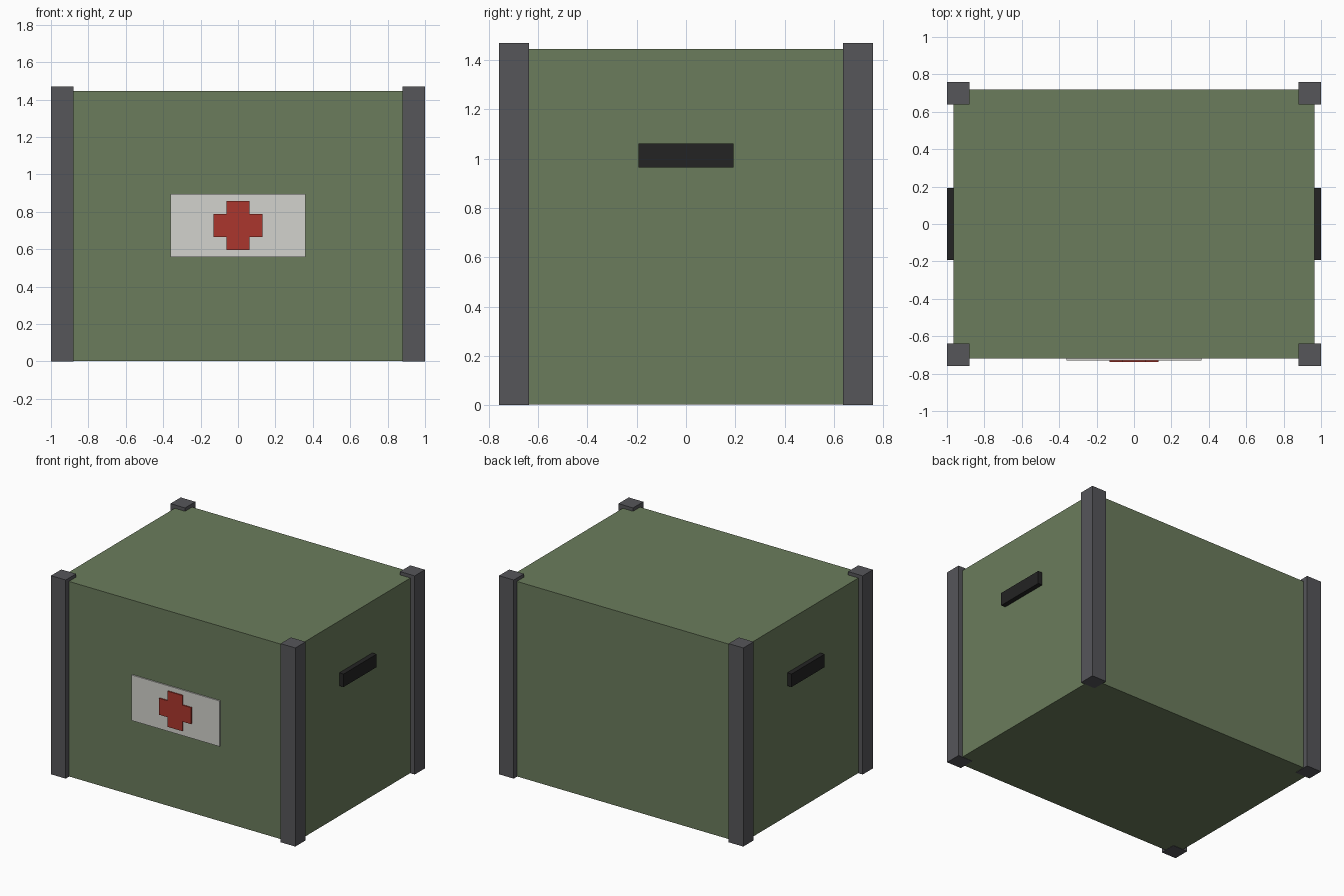
import bpy
import bmesh

cube = bpy.data.objects.get("Cube")
if cube:
    bpy.data.objects.remove(cube, do_unlink=True)


def material(name, rgb):
    mat = bpy.data.materials.new(name)
    mat.use_nodes = True
    mat.diffuse_color = (*rgb, 1)
    mat.node_tree.nodes["Principled BSDF"].inputs["Base Color"].default_value = (*rgb, 1)
    return mat


GREEN = material("olive green", (0.147, 0.202, 0.107))
GREY = material("dark grey metal", (0.093, 0.093, 0.102))
BLACK = material("black", (0.017, 0.017, 0.017))
WHITE = material("off white", (0.65, 0.65, 0.61))
RED = material("red", (0.41, 0.037, 0.026))


def finish(name, bm, mat):
    bmesh.ops.recalc_face_normals(bm, faces=bm.faces)
    mesh = bpy.data.meshes.new(name)
    bm.to_mesh(mesh)
    bm.free()
    mesh.materials.append(mat)
    obj = bpy.data.objects.new(name, mesh)
    bpy.context.collection.objects.link(obj)
    return obj


def box(name, low, high, mat):
    """Axis-aligned box between two opposite corners."""
    bm = bmesh.new()
    bmesh.ops.create_cube(bm, size=1)
    for v in bm.verts:
        v.co = [(a + b) / 2 + c * (b - a) for a, b, c in zip(low, high, v.co)]
    return finish(name, bm, mat)


# Crate body
HX, HY = 0.965, 0.72
box("crate_body", (-HX, -HY, 0.002), (HX, HY, 1.445), GREEN)

# Corner posts
for sx, side in ((1, "left"), (-1, "right")):
    for sy, end in ((-1, "front"), (1, "back")):
        x, y = sx * 0.94, sy * 0.698
        box(f"{end}_{side}_post", (x - 0.06, y - 0.06, 0), (x + 0.06, y + 0.06, 1.47), GREY)

    # Side handle
    inner, outer = sorted((sx * (HX - 0.02), sx * 1.0))
    box(f"{side}_handle", (inner, -0.193, 0.965), (outer, 0.193, 1.061), BLACK)

# Front panel
box("front_panel", (-0.36, -HY - 0.009, 0.558), (0.36, -HY, 0.895), WHITE)

# Cross: one arm profile turned four times, then extruded
ARM, HALF, MID = 0.132, 0.061, 0.727
points = []
corners = [(HALF, HALF), (HALF, ARM), (-HALF, ARM)]
for turn in range(4):
    points += corners
    corners = [(-v, u) for u, v in corners]
bm = bmesh.new()
face = bm.faces.new([bm.verts.new((u, -HY - 0.009, MID + v)) for u, v in points])
extruded = bmesh.ops.extrude_face_region(bm, geom=[face])["geom"]
bmesh.ops.translate(bm, vec=(0, -0.009, 0),
                    verts=[g for g in extruded if isinstance(g, bmesh.types.BMVert)])
finish("red_cross", bm, RED)
